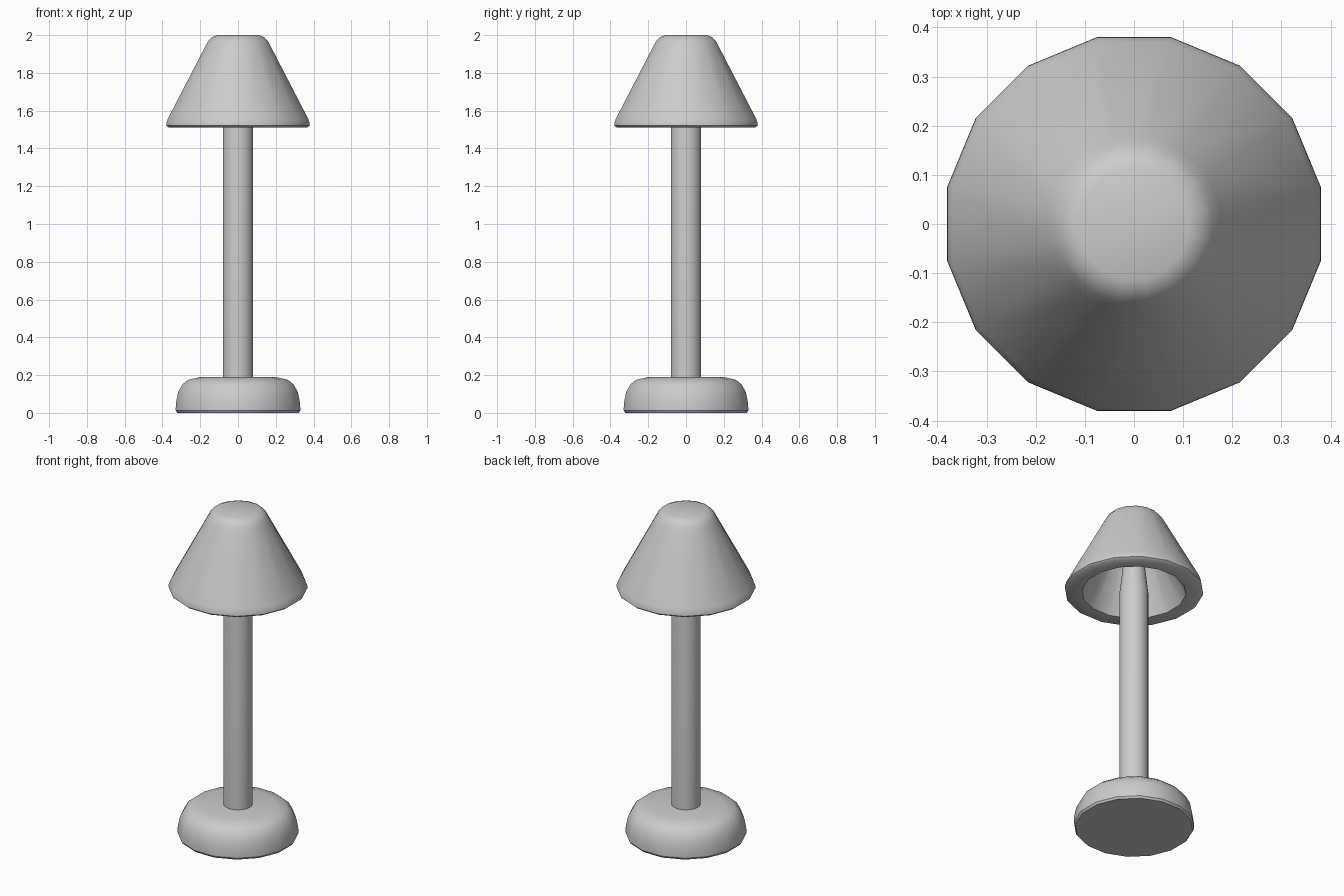
import bpy, math

if "Cube" in bpy.data.objects:
    bpy.data.objects.remove(bpy.data.objects["Cube"])

SIDES = 16


def lathe(name, profile, angle):
    """Revolve (flat-to-flat radius, z) points into a 16-sided form, capping open ends."""
    k = 1 / math.cos(math.pi / SIDES)
    verts, faces = [], []
    for r, z in profile:
        for i in range(SIDES):
            a = 2 * math.pi * (i + 0.5) / SIDES
            verts.append((r * k * math.cos(a), r * k * math.sin(a), z))
    for j in range(len(profile) - 1):
        for i in range(SIDES):
            n = (i + 1) % SIDES
            faces.append((j * SIDES + i, j * SIDES + n,
                          (j + 1) * SIDES + n, (j + 1) * SIDES + i))
    last = (len(profile) - 1) * SIDES
    faces.append(tuple(reversed(range(SIDES))))
    faces.append(tuple(range(last, last + SIDES)))
    # a profile that starts inside still runs bottom cap to top cap consistently
    mesh = bpy.data.meshes.new(name)
    mesh.from_pydata(verts, [], faces)
    obj = bpy.data.objects.new(name, mesh)
    bpy.context.collection.objects.link(obj)
    bpy.ops.object.select_all(action='DESELECT')
    obj.select_set(True)
    bpy.context.view_layer.objects.active = obj
    bpy.ops.object.shade_smooth_by_angle(angle=math.radians(angle))
    return obj


# rounded foot
lathe("base", [(0.322, 0.005), (0.33, 0.012), (0.329, 0.05), (0.317, 0.11),
               (0.295, 0.15), (0.265, 0.175), (0.2, 0.19)], 40)

# stem, narrowing inside the shade
lathe("pole", [(0.08, 0.18), (0.08, 1.50), (0.06, 1.68), (0.05, 1.92)], 40)

# hollow shade: inner ceiling, inner wall, rim, outer wall, rounded top
lathe("shade", [(0.09, 1.91), (0.285, 1.512), (0.368, 1.512), (0.38, 1.522),
                (0.379, 1.535), (0.37, 1.56), (0.176, 1.935), (0.16, 1.965),
                (0.14, 1.988), (0.112, 2.0)], 40)

# drop the foot exactly onto the ground
base = bpy.data.objects["base"]
for v in base.data.vertices:
    if v.co.z < 0.006:
        v.co.z = 0.0
